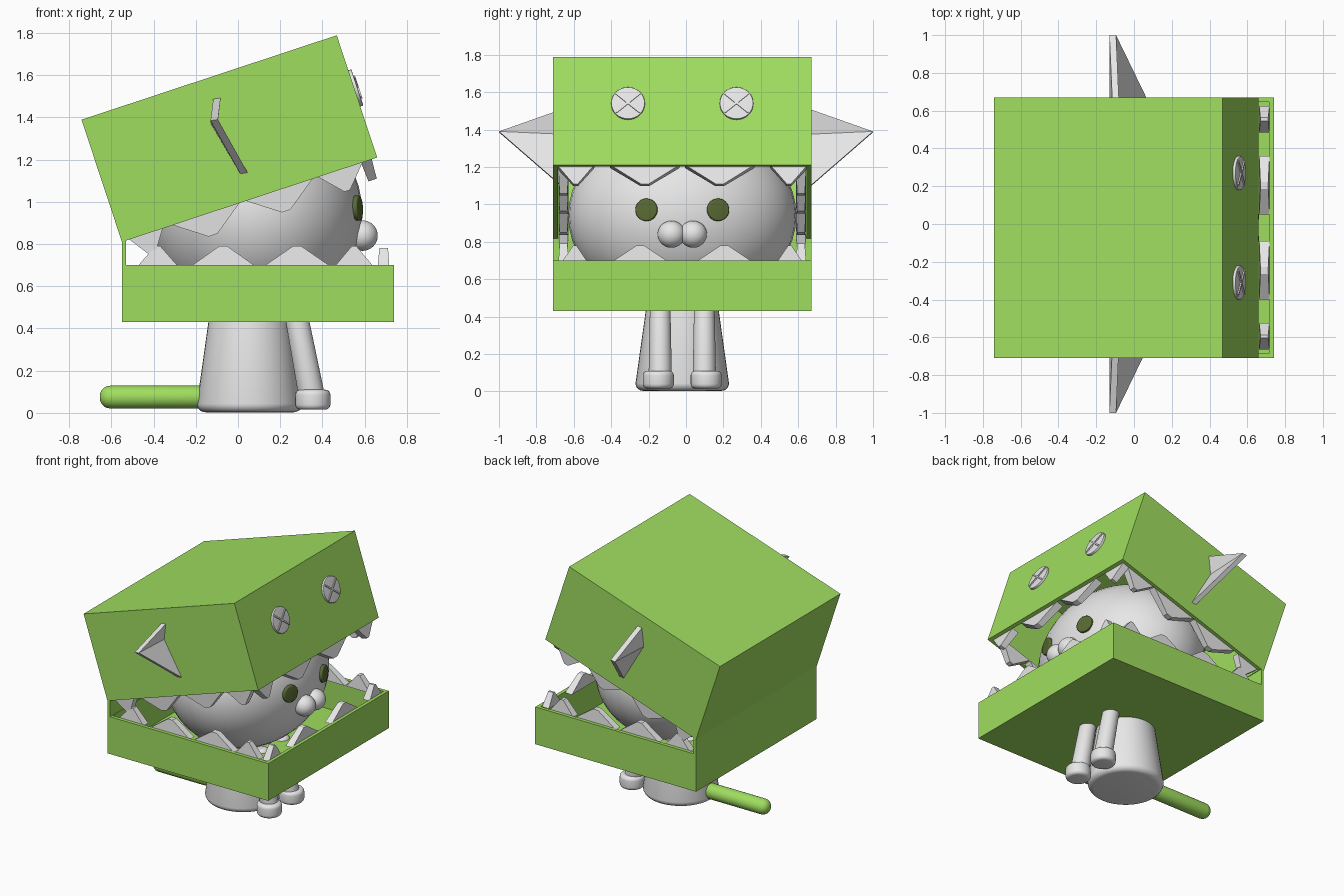
import bpy, bmesh, math
from mathutils import Matrix, Vector

if "Cube" in bpy.data.objects:
    bpy.data.objects.remove(bpy.data.objects["Cube"], do_unlink=True)


def material(name, rgb):
    m = bpy.data.materials.new(name)
    m.use_nodes = True
    m.diffuse_color = (*rgb, 1)
    m.node_tree.nodes["Principled BSDF"].inputs["Base Color"].default_value = (*rgb, 1)
    return m


GREEN = material("lime green", (0.35, 0.73, 0.115))
WHITE = material("soft white", (0.8, 0.8, 0.8))
DARK = material("dark olive", (0.1, 0.145, 0.033))
MID = -0.02  # side-to-side centre of the body


def finish(name, bm, mat, matrix=None, smooth=False):
    mesh = bpy.data.meshes.new(name)
    bmesh.ops.recalc_face_normals(bm, faces=bm.faces)
    bm.to_mesh(mesh)
    bm.free()
    ob = bpy.data.objects.new(name, mesh)
    bpy.context.collection.objects.link(ob)
    mesh.materials.append(mat)
    if matrix:
        ob.matrix_world = matrix
    if smooth:
        bpy.ops.object.select_all(action='DESELECT')
        ob.select_set(True)
        bpy.context.view_layer.objects.active = ob
        bpy.ops.object.shade_smooth_by_angle(angle=math.radians(40))
    return ob


def box(name, lo, hi, mat, matrix=None, open_side=0):
    """Box between two corners; open_side 1 or -1 removes the top or bottom and adds walls."""
    lo, hi = Vector(lo), Vector(hi)
    bm = bmesh.new()
    bmesh.ops.create_cube(bm, size=1)
    for v in bm.verts:
        v.co = (lo + hi) / 2 + v.co * (hi - lo)
    bm.normal_update()
    if open_side:
        gone = [f for f in bm.faces if f.normal.z * open_side > 0.9]
        bmesh.ops.delete(bm, geom=gone, context='FACES_ONLY')
    mesh_ob = finish(name, bm, mat, matrix)
    if open_side:
        # recalculated normals of an open shell may flip, so thicken towards its centre
        mesh = mesh_ob.data
        centre = (lo + hi) / 2
        p = mesh.polygons[0]
        outward = p.normal.dot(p.center - centre) > 0
        mod = mesh_ob.modifiers.new("walls", 'SOLIDIFY')
        mod.thickness = 0.025
        mod.offset = -1 if outward else 1
        mod.use_even_offset = True
    return mesh_ob


def ellipsoid(name, centre, radii, mat):
    bm = bmesh.new()
    bmesh.ops.create_uvsphere(bm, u_segments=40, v_segments=24, radius=1)
    m = Matrix.Translation(centre) @ Matrix.Diagonal((*radii, 1))
    return finish(name, bm, mat, m, True)


def lathe(name, profile, mat, start, axis, steps=32):
    """Spin (radius, height) points around an axis leaving the start point."""
    bm = bmesh.new()
    vs = [bm.verts.new((r, 0, h)) for r, h in profile]
    edges = [bm.edges.new(pair) for pair in zip(vs, vs[1:])]
    bmesh.ops.spin(bm, geom=vs + edges, cent=(0, 0, 0), axis=(0, 0, 1),
                   angle=math.tau, steps=steps)
    bmesh.ops.remove_doubles(bm, verts=bm.verts, dist=1e-4)
    rot = Vector(axis).to_track_quat('Z', 'Y').to_matrix().to_4x4()
    return finish(name, bm, mat, Matrix.Translation(start) @ rot, True)


def rounded(r0, r1, length, b, n=5):
    """Profile of a closed rod with rounded ends, b is the rounding radius."""
    arc = [i * math.pi / 2 / n for i in range(n + 1)]
    low = [(r0 - b + b * math.sin(a), b - b * math.cos(a)) for a in arc]
    high = [(r1 - b + b * math.cos(a), length - b + b * math.sin(a)) for a in arc]
    return [(0, 0)] + low + high + [(0, length)]


def tooth(name, frame, x, y, width, height, along_y, flip):
    """Tapered wedge standing on the rim, or hanging when flipped."""
    bm = bmesh.new()
    bmesh.ops.create_cube(bm, size=1)
    for v in bm.verts:
        top = v.co.z > 0
        a = v.co.x * width * (0.12 if top else 1)
        b = v.co.y * 0.055 * (0.75 if top else 1)
        z = height if top else -0.01
        v.co = (b, a, z) if along_y else (a, b, z)
        v.co.z *= -1 if flip else 1
    finish(name, bm, WHITE, frame @ Matrix.Translation((x, y, 0)))


# Jaws: lower tray, tilted upper lid and the strip joining them at the back
lower = Matrix.Translation((-0.55, MID, 0.70))
upper = Matrix.Translation((-0.55, MID, 0.81)) @ Matrix.Rotation(math.radians(-18.3), 4, 'Y')
box("lower_jaw", (0, -0.69, -0.27), (1.29, 0.69, 0), GREEN, lower, 1)
box("upper_jaw", (0, -0.69, 0), (1.274, 0.69, 0.61), GREEN, upper, -1)
box("hinge_strip", (0, -0.69, -0.03), (0.02, 0.69, 0.13), GREEN, lower)

# Teeth: (position, width) rows along the sides and the front
rows = [
    ("lower", lower, False, 0.09, 1.24,
     [(0.17, 0.2), (0.48, 0.32), (0.83, 0.33), (1.10, 0.19)], [(0.225, 0.31), (0.575, 0.14)]),
    ("upper", upper, True, 0.105, 1.22,
     [(0.12, 0.18), (0.42, 0.36), (0.785, 0.36), (1.09, 0.24)], [(0.2, 0.37), (0.57, 0.2)]),
]
for label, frame, flip, height, front, sides, fronts in rows:
    for s in (-1, 1):
        for x, w in sides:
            tooth(label + "_side_tooth", frame, x, s * 0.635, w, height, False, flip)
        for y, w in fronts:
            tooth(label + "_front_tooth", frame, front, s * y, w, height * 0.9, True, flip)

# Head with eyes and muzzle
ellipsoid("head", (0.09, MID, 0.94), (0.5, 0.61, 0.5), WHITE)
for s in (-1, 1):
    lathe("eye", rounded(0.06, 0.06, 0.03, 0.008), DARK,
          (0.55, MID + s * 0.187, 0.97), (1, s * 0.26, 0.05))
    ellipsoid("muzzle", (0.59, MID + s * 0.058, 0.84), (0.072, 0.074, 0.072), WHITE)

# Body, arms, paws and tail
lathe("body", rounded(0.25, 0.195, 0.47, 0.04), WHITE, (0.055, MID, 0.003), (0, 0, 1), 40)
for s in (-1, 1):
    y = MID + s * 0.118
    lathe("arm", rounded(0.062, 0.055, 0.43, 0.03), WHITE, (0.355, y, 0.05), (-0.19, 0, 1))
    lathe("paw", rounded(0.083, 0.083, 0.095, 0.025), WHITE, (0.355, y + s * 0.01, 0.015), (0, 0, 1))
lathe("tail", rounded(0.054, 0.054, 0.56, 0.05), GREEN, (-0.655, MID, 0.075), (1, 0, 0))

# Button eyes with a raised cross on the front of the lid
for s in (-1, 1):
    button = upper @ Matrix.Translation((1.274, s * 0.29, 0.345))
    normal = upper.to_3x3() @ Vector((1, 0, 0))
    lathe("button_eye", rounded(0.09, 0.09, 0.03, 0.004), WHITE,
          button.translation - normal * 0.015, normal)
    for tilt in (40, -40):
        turn = Matrix.Rotation(math.radians(tilt), 4, 'X')
        box("button_cross", (0, -0.082, -0.005), (0.022, 0.082, 0.005), WHITE, button @ turn)

# Ears: folded triangular fins on both sides of the lid
for s in (-1, 1):
    bm = bmesh.new()
    root = 0.66
    outline = [(-0.115, s * root, 1.505), (-0.13, s * root, 1.37),
               (0.035, s * root, 1.09), (-0.13, s * 1.0, 1.385)]
    back = [bm.verts.new(p) for p in outline]
    front = [bm.verts.new((x + 0.035, y, z + 0.005)) for x, y, z in outline]
    for top, fold, bottom, tip in (back, front):
        bm.faces.new((top, fold, tip))
        bm.faces.new((fold, bottom, tip))
    for i in range(4):
        j = (i + 1) % 4
        bm.faces.new((back[i], back[j], front[j], front[i]))
    finish("ear", bm, WHITE)
